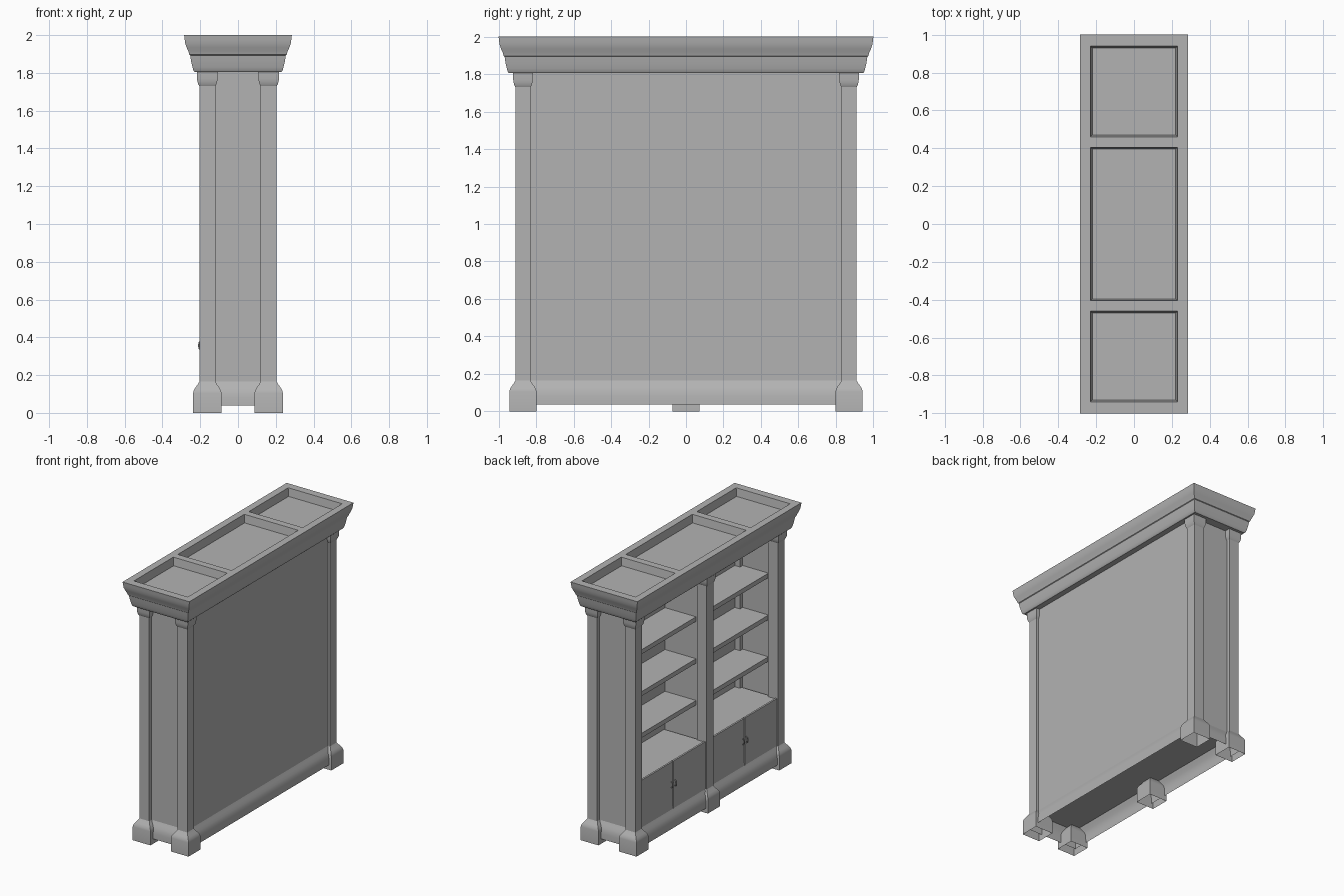
import bpy, bmesh
from math import pi

cube = bpy.data.objects.get("Cube")
if cube:
    bpy.data.objects.remove(cube, do_unlink=True)

paint = bpy.data.materials.new("grey_paint")
GREY = (0.45, 0.45, 0.45, 1)
paint.diffuse_color = GREY
paint.use_nodes = True
paint.node_tree.nodes["Principled BSDF"].inputs["Base Color"].default_value = GREY


def finish(name, bm, smooth=False):
    bmesh.ops.recalc_face_normals(bm, faces=bm.faces)
    mesh = bpy.data.meshes.new(name)
    bm.to_mesh(mesh)
    bm.free()
    mesh.materials.append(paint)
    obj = bpy.data.objects.new(name, mesh)
    bpy.context.collection.objects.link(obj)
    if smooth:
        bpy.ops.object.select_all(action='DESELECT')
        obj.select_set(True)
        bpy.context.view_layer.objects.active = obj
        bpy.ops.object.shade_smooth_by_angle(angle=pi / 6)
    return obj


def loft(name, rect, profile, bottom=True, top=True, smooth=True):
    """Stack rectangles: rect grown by each (height, offset) of the profile."""
    x0, x1, y0, y1 = rect
    bm = bmesh.new()
    rings = []
    for z, d in profile:
        corners = ((x0 - d, y0 - d), (x1 + d, y0 - d), (x1 + d, y1 + d), (x0 - d, y1 + d))
        rings.append([bm.verts.new((x, y, z)) for x, y in corners])
    for a, b in zip(rings, rings[1:]):
        for i in range(4):
            j = (i + 1) % 4
            bm.faces.new((a[i], a[j], b[j], b[i]))
    if bottom:
        bm.faces.new(rings[0][::-1])
    if top:
        bm.faces.new(rings[-1])
    return finish(name, bm, smooth)


def box(name, x0, x1, y0, y1, z0, z1):
    return loft(name, (x0, x1, y0, y1), [(z0, 0), (z1, 0)], smooth=False)


# Posts with flared hollow feet and small capitals
POST = [(0, .033), (.105, .033), (.12, .029), (.135, .02), (.15, .009), (.165, 0),
        (1.73, 0), (1.74, .006), (1.755, .01), (1.77, .012), (1.81, .013)]
for sy, side in ((1, "back"), (-1, "front")):
    ya, yb = sorted((sy * .83, sy * .91))
    loft(f"{side}_right_post", (-.205, -.12, ya, yb), POST, bottom=False)
    loft(f"{side}_left_post", (.12, .205, ya, yb), POST, bottom=False)
loft("middle_post", (-.205, -.12, -.04, .04), POST, bottom=False)

# Curved skirt around the base, open underneath
SKIRT = [(.038, .031), (.08, .03), (.105, .026), (.125, .019), (.145, .009), (.165, 0)]
loft("base_skirt", (-.192, .188, -.88, .88), SKIRT, bottom=False, top=False)

# Carcass panels
box("back_panel", .165, .187, -.87, .87, .16, 1.81)
box("divider", -.165, .17, -.02, .02, .16, 1.81)
for sy, side in ((1, "back"), (-1, "front")):
    ya, yb = sorted((sy * .862, sy * .88))
    box(f"{side}_end_panel", -.165, .185, ya, yb, .16, 1.81)
box("bottom_board", -.19, .185, -.875, .875, .16, .18)

# Shelves, cupboards, doors and pulls in both bays
for sy, side in ((1, "back"), (-1, "front")):
    ya, yb = sorted((sy * .02, sy * .863))
    for n, z in enumerate((.815, 1.137, 1.46)):
        box(f"{side}_shelf_{n + 1}", -.1, .167, ya, yb, z - .035, z)
    ya, yb = sorted((sy * .03, sy * .85))
    box(f"{side}_cupboard", -.182, .167, ya, yb, .17, .525)
    mid = sy * .435
    for s in (1, -1):
        ya, yb = sorted((mid + s * .004, mid + s * .4))
        box(f"{side}_door", -.194, -.18, ya, yb, .165, .53)
        # Bowed wire pull
        curve = bpy.data.curves.new("pull_path", 'CURVE')
        curve.dimensions = '3D'
        curve.bevel_depth = .004
        curve.bevel_resolution = 1
        path = curve.splines.new('POLY')
        points = [(-.19, .335), (-.206, .34), (-.208, .357), (-.206, .374), (-.19, .38)]
        path.points.add(len(points) - 1)
        for p, (x, z) in zip(path.points, points):
            p.co = (x, mid + s * .02, z, 1)
        curve.materials.append(paint)
        pull = bpy.data.objects.new(f"{side}_door_pull", curve)
        bpy.context.collection.objects.link(pull)

# Moulded crown
CROWN = [(1.805, .024), (1.812, .031), (1.83, .036), (1.86, .043), (1.893, .048), (1.897, .053),
         (1.915, .058), (1.935, .067), (1.955, .074), (1.975, .077), (2, .08)]
crown = loft("crown", (-.205, .205, -.92, .92), CROWN, smooth=False)

# Three recessed panels in the crown top
for ya, yb in ((-.94, -.46), (-.405, .405), (.46, .94)):
    cutter = loft("recess_cutter", (-.23, .23, ya, yb),
                  [(1.94, -.01), (2, 0), (2.05, 0)], smooth=False)
    cutter.hide_render = True
    cut = crown.modifiers.new("recess", 'BOOLEAN')
    cut.object = cutter
    cut.solver = 'EXACT'
    bpy.ops.object.select_all(action='DESELECT')
    crown.select_set(True)
    bpy.context.view_layer.objects.active = crown
    bpy.ops.object.modifier_apply(modifier=cut.name)
    bpy.data.objects.remove(cutter, do_unlink=True)
bpy.ops.object.shade_smooth_by_angle(angle=pi / 6)
